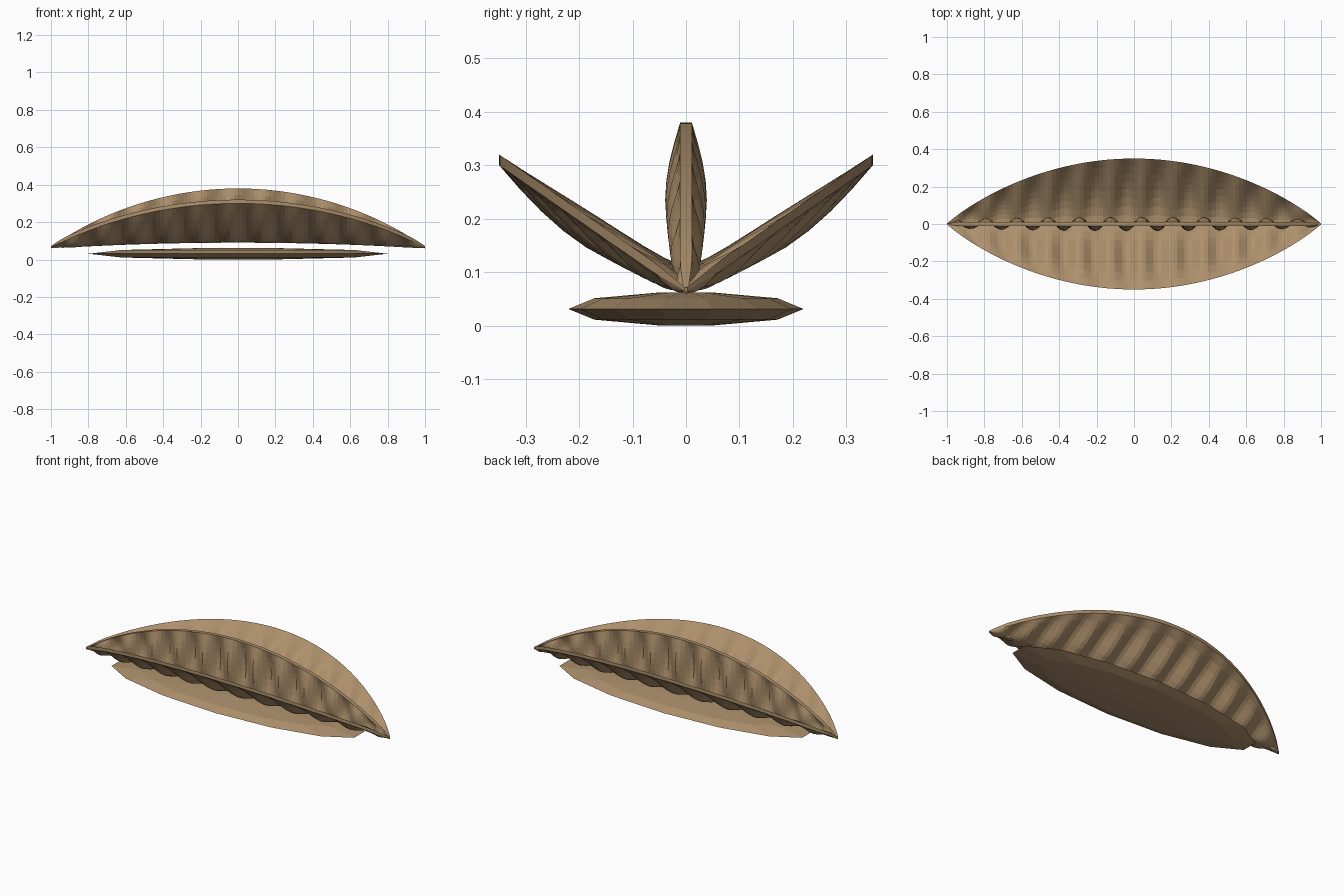
import bpy, math

if "Cube" in bpy.data.objects:
    bpy.data.objects.remove(bpy.data.objects["Cube"])

COLS, ROWS = 96, 8


def material(name, rgb):
    m = bpy.data.materials.new(name)
    m.diffuse_color = (*rgb, 1)
    m.use_nodes = True
    m.node_tree.nodes["Principled BSDF"].inputs["Base Color"].default_value = m.diffuse_color
    return m


tan = material("tan", (0.42, 0.28, 0.15))


def make(name, verts, faces):
    me = bpy.data.meshes.new(name)
    me.from_pydata(verts, [], faces)
    me.update()
    me.materials.append(tan)
    ob = bpy.data.objects.new(name, me)
    bpy.context.collection.objects.link(ob)
    return ob


# Rippled thin blade: closed sheet whose two skins are shifted along one axis
def blade(name, point, shift):
    verts, faces = [], []
    n = (COLS + 1) * (ROWS + 1)
    for s in (-1, 1):
        for i in range(COLS + 1):
            x = -1 + 2 * i / COLS
            w = max(1 - x * x, 0.004) ** 0.9
            t = s * min(1, 0.3 + 4 * w)
            for j in range(ROWS + 1):
                v = j / ROWS
                ripple = math.sin(12 * math.pi * x) * math.sin(math.pi * v) * w ** 0.5
                p = point(x, w, v, ripple)
                verts.append(tuple(a + t * d for a, d in zip(p, shift)))

    def k(i, j):
        return i * (ROWS + 1) + j

    for i in range(COLS):
        for j in range(ROWS):
            q = (k(i, j), k(i + 1, j), k(i + 1, j + 1), k(i, j + 1))
            faces.append(q[::-1])
            faces.append(tuple(a + n for a in q))
    rim = ([k(i, 0) for i in range(COLS)] + [k(COLS, j) for j in range(ROWS)]
           + [k(i, ROWS) for i in range(COLS, 0, -1)] + [k(0, j) for j in range(ROWS, 0, -1)])
    for a, b in zip(rim, rim[1:] + rim[:1]):
        faces.append((a, b, b + n, a + n))
    return make(name, verts, faces)


# Upright centre blade
blade("centre_blade",
      lambda x, w, v, r: (x, 0.028 * r, 0.06 + 0.03 * w + 0.29 * w * v),
      (0, -0.011, 0))

# Curved side blades, front and back
for name, s in (("front_blade", -1), ("back_blade", 1)):
    blade(name,
          lambda x, w, v, r, s=s: (x, s * (0.35 * w * v - 0.012 * r),
                                   0.067 + (0.033 + 0.21 * v ** 1.5) * w + 0.018 * r),
          (0, 0, 0.01))

# Flattened faceted base
SEG = 14
rings = [(0.22, 0.0), (0.78, 0.011), (1.0, 0.031), (0.78, 0.051), (0.22, 0.062)]
verts = []
for r, z in rings:
    for i in range(SEG):
        a = 2 * math.pi * (i + 0.5) / SEG
        verts.append((0.82 * r * math.cos(a), 0.22 * r * math.sin(a), z))
faces = [tuple(range(SEG))[::-1], tuple(range(4 * SEG, 5 * SEG))]
for k in range(4):
    for i in range(SEG):
        j = (i + 1) % SEG
        faces.append((k * SEG + i, k * SEG + j, (k + 1) * SEG + j, (k + 1) * SEG + i))
make("base", verts, faces)
